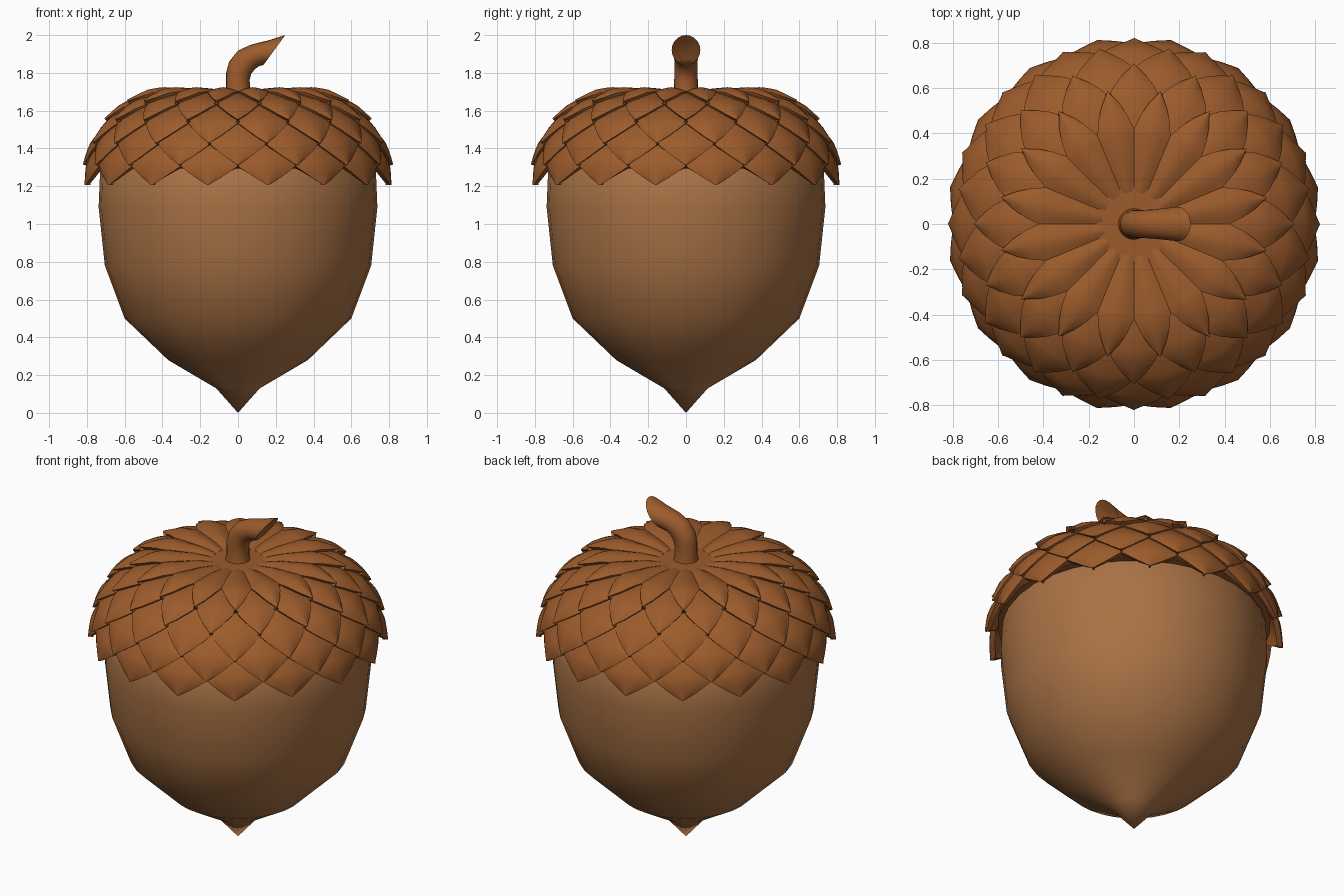
import bpy, bmesh, math
from mathutils import Vector

if "Cube" in bpy.data.objects:
    bpy.data.objects.remove(bpy.data.objects["Cube"])

def material(name, rgb):
    m = bpy.data.materials.new(name)
    m.diffuse_color = (*rgb, 1)
    m.use_nodes = True
    m.node_tree.nodes["Principled BSDF"].inputs["Base Color"].default_value = m.diffuse_color
    return m

nut_mat = material("nut_brown", (0.40, 0.17, 0.06))
cap_mat = material("cap_brown", (0.33, 0.105, 0.025))

def finish(name, bm, mat, angle=40, thickness=0):
    me = bpy.data.meshes.new(name)
    bm.to_mesh(me)
    bm.free()
    ob = bpy.data.objects.new(name, me)
    bpy.context.collection.objects.link(ob)
    me.materials.append(mat)
    bpy.ops.object.select_all(action='DESELECT')
    ob.select_set(True)
    bpy.context.view_layer.objects.active = ob
    if thickness:
        mod = ob.modifiers.new("thickness", 'SOLIDIFY')
        mod.thickness = thickness
        mod.offset = -1
        bpy.ops.object.convert(target='MESH')
    bpy.ops.object.shade_smooth_by_angle(angle=math.radians(angle))
    return ob

def lathe(name, profile, mat, n=32):
    bm = bmesh.new()
    vs = [bm.verts.new((r, 0, z)) for r, z in profile]
    es = [bm.edges.new(p) for p in zip(vs, vs[1:])]
    bmesh.ops.spin(bm, geom=vs + es, axis=(0, 0, 1), cent=(0, 0, 0),
                   angle=math.tau, steps=n, use_duplicate=False)
    bmesh.ops.remove_doubles(bm, verts=bm.verts, dist=1e-4)
    bmesh.ops.recalc_face_normals(bm, faces=bm.faces)
    return finish(name, bm, mat, 60)

# Nut body
lathe("nut", [(0, 0), (0.115, 0.13), (0.37, 0.28), (0.60, 0.50), (0.705, 0.78),
              (0.738, 1.09), (0.73, 1.28), (0.62, 1.45), (0, 1.55)], nut_mat)

# Cap dome under the scales
CAP = [(0, 1.69), (0.15, 1.69), (0.30, 1.685), (0.45, 1.66), (0.58, 1.59),
       (0.67, 1.50), (0.73, 1.40), (0.755, 1.30), (0.76, 1.20)]
lathe("cap_dome", CAP[:-1] + [(0.70, 1.29), (0.60, 1.40), (0, 1.50)], cap_mat)

pts = [Vector(p) for p in CAP]
arc = [0]
for a, b in zip(pts, pts[1:]):
    arc.append(arc[-1] + (b - a).length)

def on_cap(s, off):
    """Radius and height at arc length s, pushed out along the normal."""
    i = max(k for k in range(len(arc) - 1) if arc[k] <= s or k == 0)
    f = (s - arc[i]) / (arc[i + 1] - arc[i])
    def normal(k):
        t = pts[min(k + 1, len(pts) - 1)] - pts[max(k - 1, 0)]
        return Vector((-t.y, t.x)).normalized()
    n = normal(i).lerp(normal(i + 1), f).normalized()
    return pts[i].lerp(pts[i + 1], f) + n * off

# Overlapping rows of pointed scales: (tip arc length, point length, scale length)
ROWS = [(1.045, 0.10, 0.32), (0.945, 0.11, 0.34), (0.84, 0.13, 0.36),
        (0.71, 0.14, 0.38), (0.58, 0.17, 0.44)]
NU = 6
half = math.pi / 16
for row, (tip, point, length) in enumerate(ROWS):
    bm = bmesh.new()
    steps = [length, length * 0.75, (length * 0.5 + point) / 2, point,
             point * 0.66, point * 0.33, 0.002]
    for k in range(16):
        mid = (2 * k + (row + 1) % 2) * half
        grid = []
        for d in steps:
            q = 1 - d / length
            w = half * 1.02 * min(1, d / point) ** 0.9
            line = []
            for j in range(NU + 1):
                u = 2 * j / NU - 1
                bulge = 0.022 * (1 - abs(u) ** 1.6) * math.sin(math.pi * (0.1 + 0.8 * q))
                r, z = on_cap(tip - d, 0.066 * q + bulge - 0.004)
                a = mid + u * w
                line.append(bm.verts.new((r * math.cos(a), r * math.sin(a), z)))
            grid.append(line)
        for A, B in zip(grid, grid[1:]):
            for j in range(NU):
                bm.faces.new((A[j], B[j], B[j + 1], A[j + 1]))
    finish(f"cap_scales_row_{row + 1}", bm, cap_mat, 40, 0.03)

# Bent stem: opposite silhouette points per ring, plus half-depth
STEM = [((-0.075, 1.66), (0.075, 1.66), 0.075), ((-0.063, 1.72), (0.063, 1.71), 0.063),
        ((-0.063, 1.80), (0.062, 1.765), 0.062), ((-0.047, 1.86), (0.07, 1.795), 0.062),
        ((0.0, 1.918), (0.09, 1.82), 0.062), ((0.07, 1.95), (0.11, 1.835), 0.065),
        ((0.16, 1.972), (0.12, 1.838), 0.07), ((0.25, 2.0), (0.135, 1.842), 0.076),
        ((0.225, 1.975), (0.152, 1.872), 0.052), ((0.195, 1.945), (0.165, 1.90), 0.022)]
bm = bmesh.new()
N = 20
rings = []
for a, b, h in STEM:
    a, b = Vector(a), Vector(b)
    c, e = (a + b) / 2, (a - b) / 2
    ring = []
    for i in range(N):
        t = math.tau * i / N
        p = c + e * math.cos(t)
        ring.append(bm.verts.new((p.x, h * math.sin(t), p.y)))
    rings.append(ring)
for A, B in zip(rings, rings[1:]):
    for i in range(N):
        bm.faces.new((A[i], A[(i + 1) % N], B[(i + 1) % N], B[i]))
bm.faces.new(rings[0])
bm.faces.new(rings[-1])
bmesh.ops.recalc_face_normals(bm, faces=bm.faces)
finish("stem", bm, cap_mat, 50)
